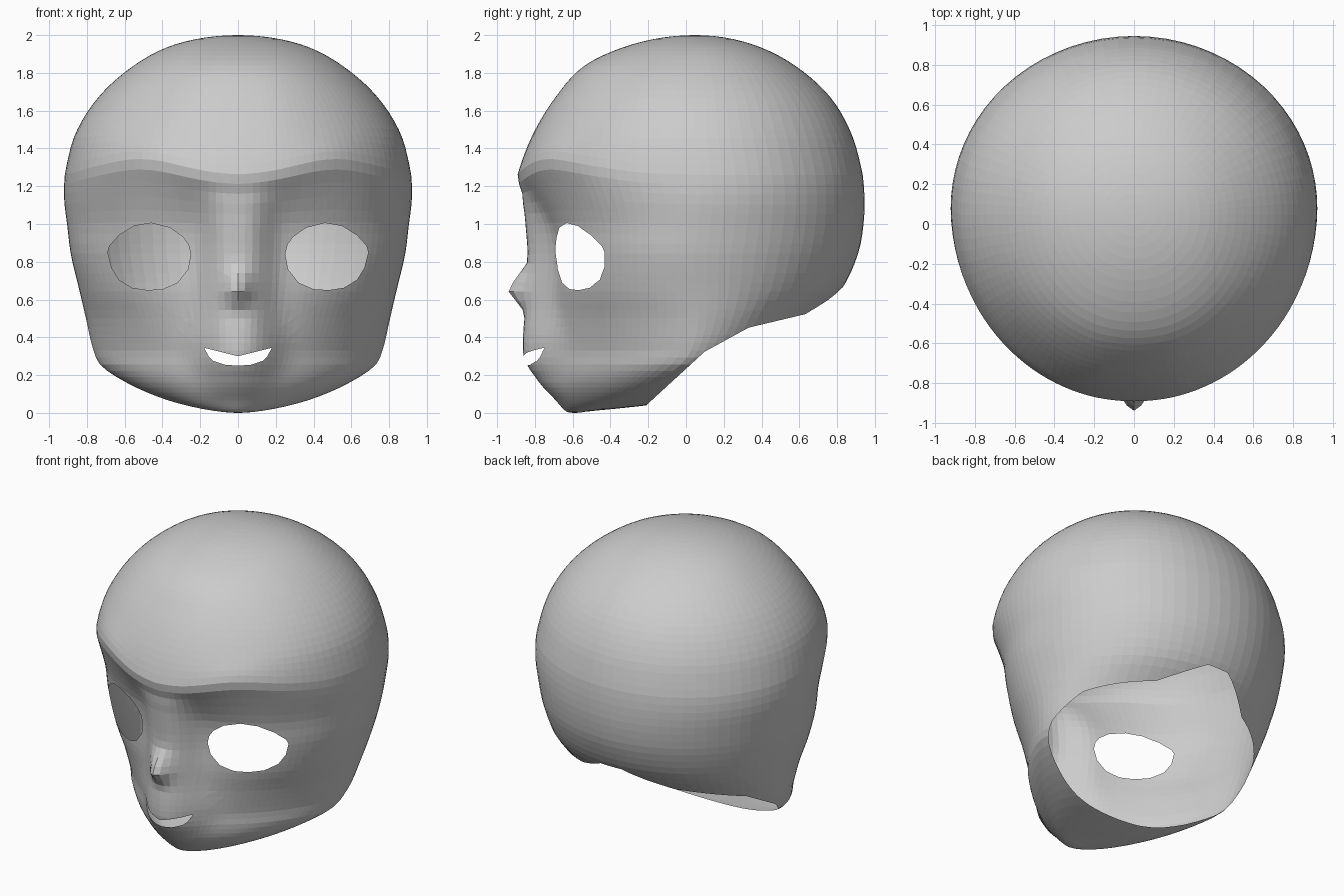
import bpy, bmesh, math
from mathutils import Vector

if "Cube" in bpy.data.objects:
    bpy.data.objects.remove(bpy.data.objects["Cube"])

# Horizontal sections: z, front y, back y, half width, y of widest point, front roundness
SECTIONS = [
    (0.00, -.60, -.58, .00, -.59, 1.6), (0.01, -.64, -.50, .12, -.56, 1.6),
    (0.07, -.69, -.02, .38, -.34, 1.6), (0.16, -.735, .20, .59, -.16, 1.55),
    (0.25, -.75, .38, .725, -.03, 1.5), (0.33, -.745, .50, .765, .03, 1.52),
    (0.50, -.73, .67, .805, .07, 1.72), (0.65, -.72, .82, .84, .06, 1.92),
    (0.84, -.715, .91, .885, .05, 2), (1.00, -.745, .94, .905, .07, 2),
    (1.12, -.815, .945, .92, .08, 2), (1.22, -.89, .94, .92, .08, 2),
    (1.29, -.885, .93, .912, .07, 2), (1.48, -.815, .875, .86, .05, 2),
    (1.67, -.70, .765, .74, .05, 2), (1.84, -.54, .575, .55, .05, 2),
    (1.95, -.29, .355, .335, .05, 2), (2.00, .05, .05, .00, .05, 2)]
# Forward bulge of the nose bridge and muzzle: z, amount
RIDGE = [(0, 0), (.06, .0), (.18, .05), (.25, .09), (.31, .115), (.42, .125), (.55, .125),
         (.75, .125), (.9, .12), (1.0, .105), (1.1, .06), (1.21, 0), (2, 0)]
RINGS, COLS = 60, 96


def param(z):
    return math.acos(max(-1, min(1, 1 - z)))


def sample(table, z, col):
    """Smooth interpolation through one column of a table."""
    p = [(param(r[0]), r[col]) for r in table]
    t = param(z)
    i = 0
    while i < len(p) - 2 and t > p[i + 1][0]:
        i += 1

    def slope(k):
        a, b = p[max(k - 1, 0)], p[min(k + 1, len(p) - 1)]
        return (b[1] - a[1]) / (b[0] - a[0])
    h = p[i + 1][0] - p[i][0]
    s = (t - p[i][0]) / h
    return ((2*s**3 - 3*s*s + 1) * p[i][1] + (s**3 - 2*s*s + s) * h * slope(i)
            + (3*s*s - 2*s**3) * p[i + 1][1] + (s**3 - s*s) * h * slope(i + 1))


def bell(v, mid, width):
    return math.exp(-((v - mid) / width) ** 2)


def skin_point(z, phi):
    front, back, w, yc, power = (sample(SECTIONS, z, c) for c in range(1, 6))
    c, s = math.cos(phi), math.sin(phi)
    # pointed jaw sections: pull the round section in toward a wedge
    k = (abs(c)**power + abs(s)**power) ** (-1 / power) if c > 0 else 1
    x = w * s * k
    y = yc - (yc - front if c > 0 else back - yc) * c * k
    if c > 0:
        # nose bridge and muzzle
        wide = .17 + .035 * bell(z, .35, .15)
        y -= sample(RIDGE, z, 1) * math.exp(-(abs(x) / wide) ** 3)
        # pointed nose tip
        rise = max(0, 1 - (z - .65) / .15) if z > .65 else max(0, 1 - (.65 - z) / .12)
        y -= .10 * rise * bell(x, 0, .065)
        # arched brows above the eyes
        z += .085 * bell(abs(x), .52, .3) * bell(z, 1.25, .17) * min(1, c * 2)
    return Vector((x, y, z))


def clip_hole(bm, faces, planes):
    """Cut out the convex region lying behind all the planes."""
    for co, no in planes:
        geom = set(faces)
        for f in faces:
            geom.update(f.verts)
            geom.update(f.edges)
        ret = bmesh.ops.bisect_plane(bm, geom=list(geom), dist=1e-5, plane_co=co, plane_no=no)
        faces = [g for g in ret['geom'] if isinstance(g, bmesh.types.BMFace)
                 and (g.calc_center_median() - co).dot(no) < 0]
    bmesh.ops.delete(bm, geom=faces, context='FACES')


def outline_planes(points):
    """Planes along a front-facing outline of (x, z) points."""
    mx = sum(p[0] for p in points) / len(points)
    mz = sum(p[1] for p in points) / len(points)
    planes = []
    for (x0, z0), (x1, z1) in zip(points, points[1:] + points[:1]):
        no = Vector((z1 - z0, 0, x0 - x1)).normalized()
        co = Vector((x0, 0, z0))
        if (Vector((mx, 0, mz)) - co).dot(no) > 0:
            no.negate()
        planes.append((co, no))
    return planes


def rim_plane(y0, z0, y1, z1):
    """Plane across the head through two side-on points, facing up."""
    return Vector((0, y0, z0)), Vector((0, z0 - z1, y1 - y0)).normalized()


def front_faces(bm, reach):
    return [f for f in bm.faces if f.calc_center_median().y < reach]


# Head skin: stacked rings, columns closer together at the face
bm = bmesh.new()
rings = []
for i in range(1, RINGS):
    z = 1 - math.cos(math.pi * i / RINGS)
    ring = []
    for j in range(COLS):
        u = 2 * math.pi * j / COLS
        ring.append(bm.verts.new(skin_point(z, u - .35 * math.sin(u))))
    rings.append(ring)
chin = bm.verts.new((0, -.59, 0))
crown = bm.verts.new((0, .05, 2))
for j in range(COLS):
    k = (j + 1) % COLS
    for lo, hi in zip(rings, rings[1:]):
        bm.faces.new((lo[j], lo[k], hi[k], hi[j]))
    bm.faces.new((chin, rings[0][k], rings[0][j]))
    bm.faces.new((rings[-1][j], rings[-1][k], crown))

# Neck opening: sloped behind the jaw, flatter under the skull
clip_hole(bm, list(bm.faces), [rim_plane(-.2, .05, .16, .38), rim_plane(.11, .33, .32, .445),
                               rim_plane(.2, .42, .62, .52)])
# Raised notch at the nape
clip_hole(bm, list(bm.faces), [
    (Vector((0, 0, .70)), Vector((.5, 0, 1)).normalized()),
    (Vector((0, 0, .70)), Vector((-.5, 0, 1)).normalized()),
    (Vector((0, 0, .66)), Vector((0, 0, 1))),
    (Vector((0, .35, 0)), Vector((0, -1, 0)))])

# Eye holes and mouth halves, mirrored
EYE = [(.25, .84), (.262, .89), (.29, .93), (.36, .98), (.46, 1.005), (.55, .99), (.63, .94),
       (.68, .885), (.69, .85), (.67, .77), (.63, .705), (.56, .662), (.48, .65), (.40, .655),
       (.32, .69), (.265, .76)]
MOUTH = [(0, .25), (.07, .255), (.13, .275), (.18, .32), (.205, .39), (.18, .345), (0, .30)]
for side in (1, -1):
    for outline, reach in ((EYE, -.2), (MOUTH, -.55)):
        clip_hole(bm, front_faces(bm, reach), outline_planes([(side * x, z) for x, z in outline]))

bmesh.ops.delete(bm, geom=[v for v in bm.verts if not v.link_faces], context='VERTS')
bmesh.ops.recalc_face_normals(bm, faces=bm.faces)
mesh = bpy.data.meshes.new("head_shell")
bm.to_mesh(mesh)
bm.free()
head = bpy.data.objects.new("head_shell", mesh)
bpy.context.collection.objects.link(head)

grey = bpy.data.materials.new("plain grey")
grey.diffuse_color = (.6, .6, .6, 1)
grey.use_nodes = True
grey.node_tree.nodes["Principled BSDF"].inputs["Base Color"].default_value = grey.diffuse_color
mesh.materials.append(grey)
